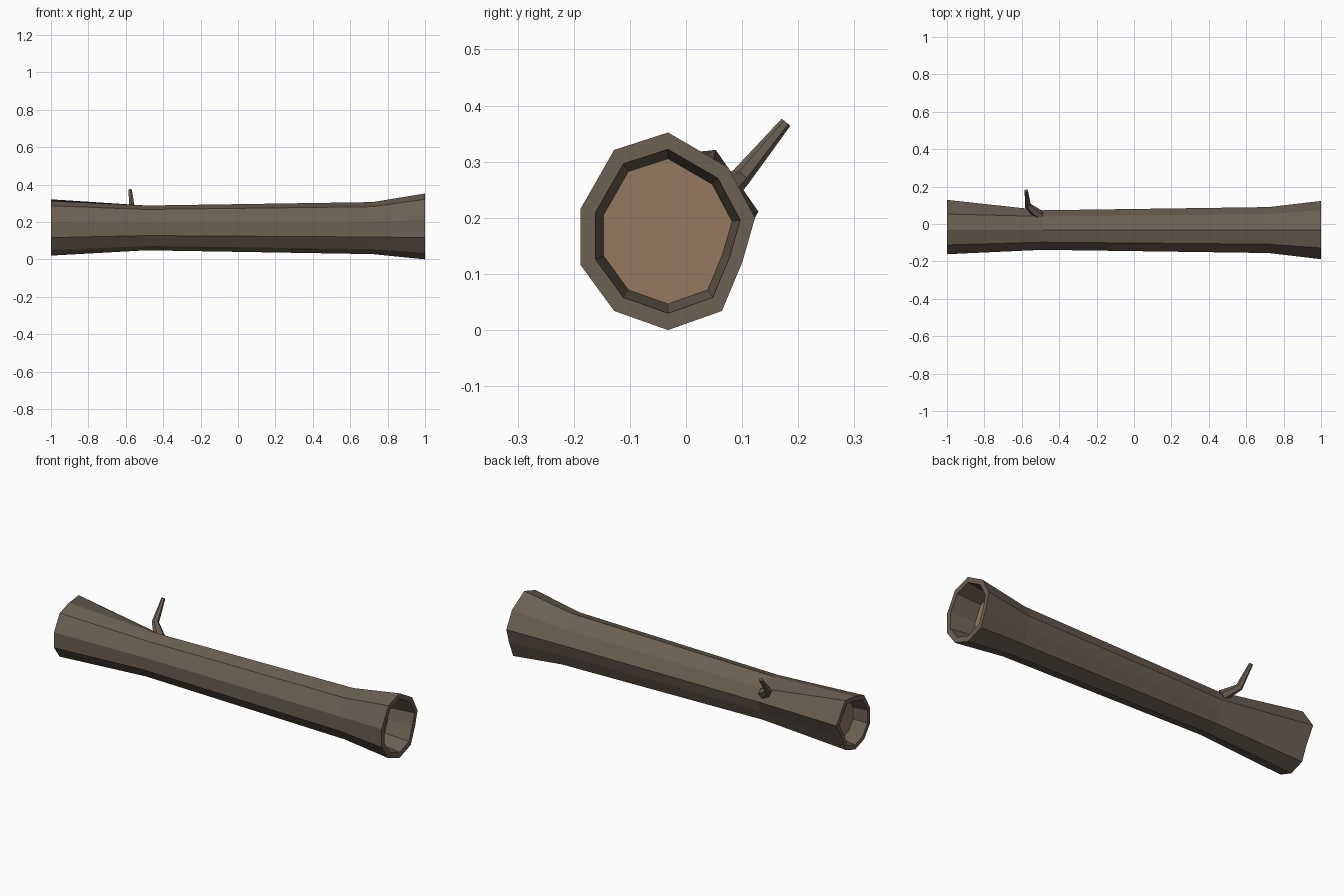
import bpy, bmesh
from mathutils import Vector

if "Cube" in bpy.data.objects:
    bpy.data.objects.remove(bpy.data.objects["Cube"])

def material(name, rgb):
    m = bpy.data.materials.new(name)
    m.diffuse_color = (*rgb, 1)
    m.use_nodes = True
    m.node_tree.nodes["Principled BSDF"].inputs["Base Color"].default_value = m.diffuse_color
    return m

bark = material("bark", (0.15, 0.115, 0.082))
heartwood = material("heartwood", (0.30, 0.195, 0.118))

def loft(name, rings, mats, cap_mat):
    """Skin a list of closed rings and cap both ends."""
    bm = bmesh.new()
    vs = [[bm.verts.new(p) for p in r] for r in rings]
    n = len(vs[0])
    for a, b in zip(vs, vs[1:]):
        for i in range(n):
            j = (i + 1) % n
            bm.faces.new((a[i], a[j], b[j], b[i]))
    for r in (vs[0], vs[-1]):
        bm.faces.new(r).material_index = cap_mat
    bmesh.ops.recalc_face_normals(bm, faces=bm.faces)
    me = bpy.data.meshes.new(name)
    bm.to_mesh(me)
    bm.free()
    for m in mats:
        me.materials.append(m)
    ob = bpy.data.objects.new(name, me)
    bpy.context.collection.objects.link(ob)
    return ob

# Ten-sided log section, (y, z) about the log axis
section = [(0, .176), (-.096, .145), (-.156, .04), (-.156, -.06), (-.096, -.142),
           (0, -.176), (.096, -.142), (.132, -.056), (.155, .024), (.107, .114)]
AXIS_Y = -0.032

def ring(x, zc, s, bulge=False, inset=1.0):
    pts = [(y * s, z * s) for y, z in section]
    if bulge:                      # swollen back corner of the left end
        pts[9] = (.085, .155)
        pts[8] = (.161, .045)
    return [Vector((x, AXIS_Y + y * inset, zc + z * inset)) for y, z in pts]

# Log with flared, hollowed ends and heartwood floors
loft("log", [
    ring(-0.92, .166, .83, True, .74),
    ring(-1.0, .166, .83, True, .83),
    ring(-1.0, .166, .83, True),
    ring(-0.49, .168, .68),
    ring(0.72, .167, .79),
    ring(1.0, .176, 1.0),
    ring(1.0, .176, 1.0, inset=.83),
    ring(0.86, .176, 1.0, inset=.735),
], [bark, heartwood], 1)

# Bent twig growing from the back
path = [Vector(p) for p in ((-.505, .045, .225), (-.568, .098, .273), (-.576, .178, .37))]
radii = [.030, .018, .010]
rings = []
for i, (p, r) in enumerate(zip(path, radii)):
    d = (path[min(i + 1, 2)] - path[max(i - 1, 0)]).normalized()
    u = d.cross(Vector((1, 0, 0))).normalized()
    v = d.cross(u)
    hexagon = ((1, 0), (.5, .87), (-.5, .87), (-1, 0), (-.5, -.87), (.5, -.87))
    rings.append([p + (u * a + v * b) * r for a, b in hexagon])
loft("twig", rings, [bark], 0)
